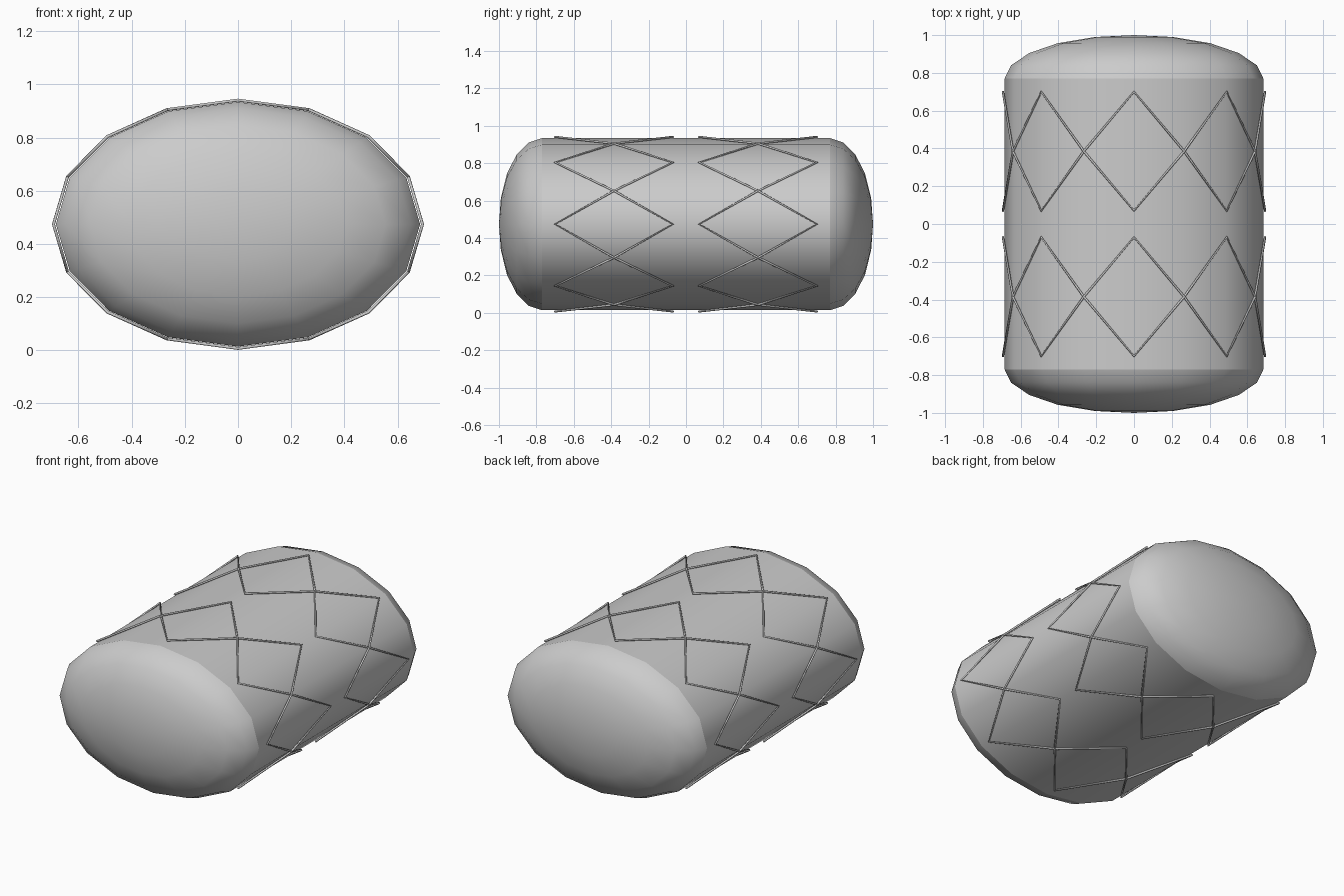
import bpy, math

if "Cube" in bpy.data.objects:
    bpy.data.objects.remove(bpy.data.objects["Cube"])

RX, RZ, CZ = 0.685, 0.46, 0.474   # oval half-width, half-height, centre height
SIDES = 16

grey = bpy.data.materials.new("plain_grey")
grey.diffuse_color = (0.6, 0.6, 0.6, 1)
grey.use_nodes = True
grey.node_tree.nodes["Principled BSDF"].inputs["Base Color"].default_value = grey.diffuse_color


def loft(name, profile):
    """Oval lathe along y; profile = (radius fraction, y), radius 0 makes a pole."""
    verts, rings, faces = [], [], []
    for r, y in profile:
        n = 1 if r == 0 else SIDES
        rings.append(range(len(verts), len(verts) + n))
        for i in range(n):
            a = 2 * math.pi * i / SIDES
            verts.append((RX * r * math.cos(a), y, CZ + RZ * r * math.sin(a)))
    for a, b in zip(rings, rings[1:]):
        for i in range(SIDES):
            j = (i + 1) % SIDES
            if len(b) == 1:
                faces.append((a[i], a[j], b[0]))
            else:
                faces.append((a[i], a[j], b[j], b[i]))
    if profile[-1][1] > profile[0][1]:
        faces = [f[::-1] for f in faces]
    me = bpy.data.meshes.new(name)
    me.from_pydata(verts, [], faces)
    me.materials.append(grey)
    me.shade_smooth()
    ob = bpy.data.objects.new(name, me)
    bpy.context.collection.objects.link(ob)
    return ob


# main oval barrel
loft("barrel", [(1, -0.77), (1, 0.77)])

# domed ends
dome = [(1, 0.77), (0.95, 0.84), (0.81, 0.905), (0.59, 0.957), (0.30, 0.99), (0, 1.0)]
loft("back_dome", dome)
loft("front_dome", [(r, -y) for r, y in dome])


# crossing zigzag wires, two per band
def zigzag(name, y_mid, phase):
    cu = bpy.data.curves.new(name, 'CURVE')
    cu.dimensions = '3D'
    cu.bevel_depth = 0.006
    cu.bevel_resolution = 1
    sp = cu.splines.new('POLY')
    sp.points.add(SIDES - 1)
    sp.use_cyclic_u = True
    for i, p in enumerate(sp.points):
        a = 2 * math.pi * i / SIDES
        y = y_mid + 0.315 * phase * (1, 0, -1, 0)[i % 4]
        p.co = (0.694 * math.cos(a), y, CZ + 0.467 * math.sin(a), 1)
    cu.materials.append(grey)
    ob = bpy.data.objects.new(name, cu)
    bpy.context.collection.objects.link(ob)


for band, y in (("front", -0.385), ("back", 0.385)):
    zigzag(band + "_wire_a", y, 1)
    zigzag(band + "_wire_b", y, -1)
